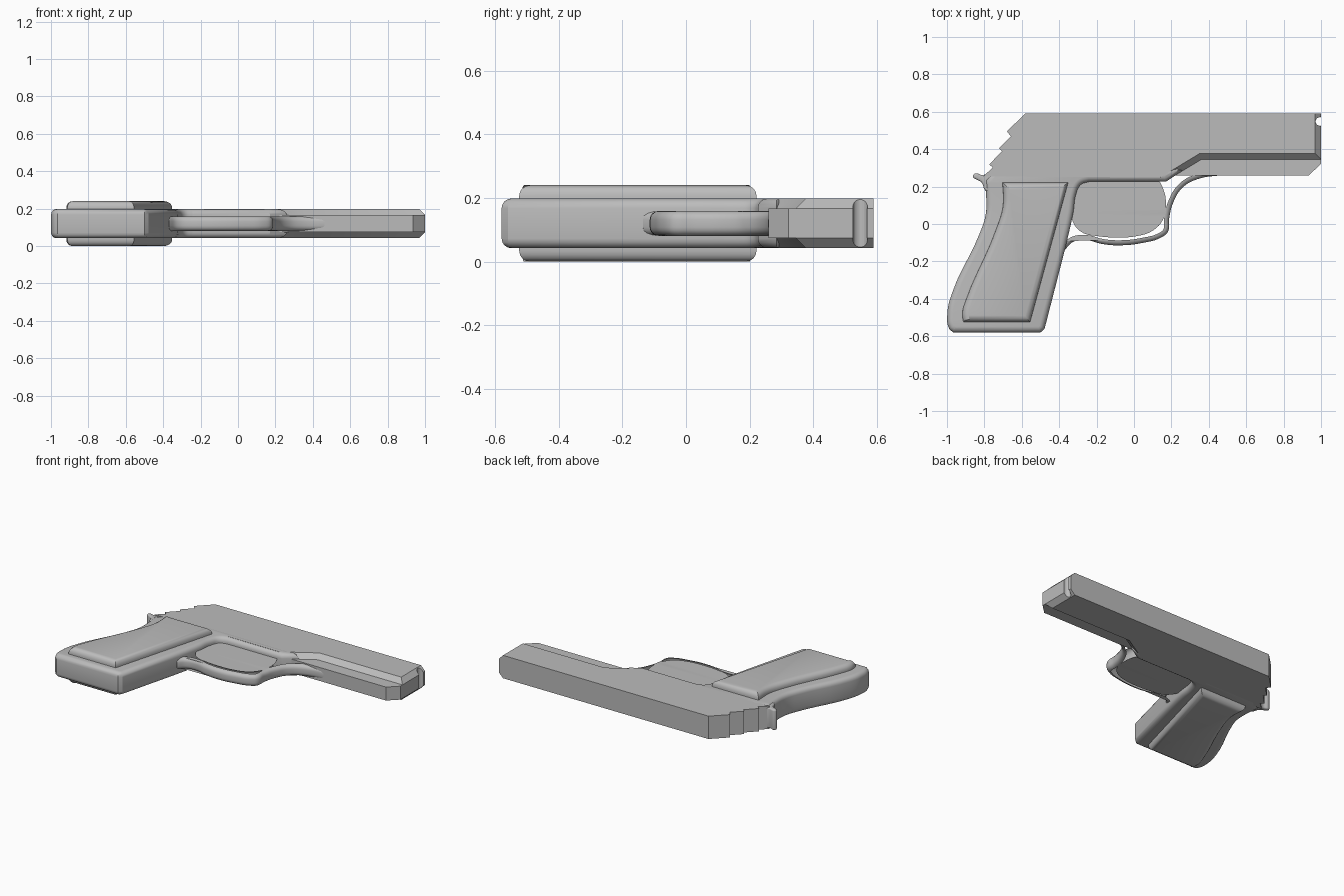
import bpy, bmesh, math
from mathutils import Matrix

cube = bpy.data.objects.get("Cube")
if cube:
    bpy.data.objects.remove(cube, do_unlink=True)

MID = 0.12  # height of the symmetry plane

grey = bpy.data.materials.new("plain_grey")
grey.use_nodes = True
grey.diffuse_color = (0.5, 0.5, 0.5, 1)
grey.node_tree.nodes["Principled BSDF"].inputs["Base Color"].default_value = (0.5, 0.5, 0.5, 1)


def finish(name, mesh):
    """Link a mesh as a shaded object."""
    mesh.materials.clear()
    mesh.materials.append(grey)
    ob = bpy.data.objects.new(name, mesh)
    bpy.context.collection.objects.link(ob)
    bpy.ops.object.select_all(action='DESELECT')
    ob.select_set(True)
    bpy.context.view_layer.objects.active = ob
    bpy.ops.object.shade_smooth_by_angle(angle=math.radians(30))
    return ob


def rounded_plate(name, outlines, half, bevel):
    """Flat plate with rounded rims; points are smooth unless a third value marks a corner."""
    cu = bpy.data.curves.new(name + "_outline", 'CURVE')
    cu.dimensions, cu.fill_mode = '2D', 'BOTH'
    cu.resolution_u, cu.bevel_resolution = 5, 3
    cu.extrude, cu.bevel_depth, cu.offset = half - bevel, bevel, -bevel
    for pts in outlines:
        sp = cu.splines.new('BEZIER')
        sp.bezier_points.add(len(pts) - 1)
        sp.use_cyclic_u = True
        for bp, p in zip(sp.bezier_points, pts):
            bp.co = (p[0], p[1], 0)
            bp.handle_left_type = bp.handle_right_type = 'VECTOR' if len(p) > 2 else 'AUTO'
    tmp = bpy.data.objects.new(name + "_outline", cu)
    bpy.context.collection.objects.link(tmp)
    dg = bpy.context.evaluated_depsgraph_get()
    mesh = bpy.data.meshes.new_from_object(tmp.evaluated_get(dg))
    bpy.data.objects.remove(tmp, do_unlink=True)
    bm = bmesh.new()
    bm.from_mesh(mesh)
    bmesh.ops.remove_doubles(bm, verts=bm.verts, dist=0.0003)
    bmesh.ops.recalc_face_normals(bm, faces=bm.faces)
    bmesh.ops.translate(bm, verts=bm.verts, vec=(0, 0, MID))
    bm.to_mesh(mesh)
    bm.free()
    return finish(name, mesh)


def prism(name, pts, half, chamfer=0, rule=None):
    """Straight extrusion; rim edges that satisfy the rule get a flat chamfer."""
    bm = bmesh.new()
    base = bm.faces.new([bm.verts.new((x, y, MID - half)) for x, y in pts])
    ext = bmesh.ops.extrude_face_region(bm, geom=[base])
    bmesh.ops.translate(bm, vec=(0, 0, 2 * half),
                        verts=[g for g in ext["geom"] if isinstance(g, bmesh.types.BMVert)])
    bmesh.ops.recalc_face_normals(bm, faces=bm.faces)
    if chamfer:
        rim = [e for e in bm.edges
               if abs(e.verts[0].co.z - e.verts[1].co.z) < 1e-4
               and rule((e.verts[0].co + e.verts[1].co) / 2)]
        bmesh.ops.bevel(bm, geom=rim, offset=chamfer, segments=1, affect='EDGES')
    mesh = bpy.data.meshes.new(name)
    bm.to_mesh(mesh)
    bm.free()
    return finish(name, mesh)


# Slide: stepped rear, chamfered muzzle and lower front rim
slide = prism("slide", [
    (-.583, .59), (-.679, .495), (-.658, .468), (-.722, .404), (-.706, .388),
    (-.775, .318), (-.754, .302), (-.807, .254), (.2, .248), (.36, .345),
    (1, .345), (1, .59)], .078, .032,
    lambda m: m.x > .99 or (m.x > .25 and m.y < .4))

# Round notch across the muzzle
bm = bmesh.new()
bmesh.ops.create_cone(bm, cap_ends=True, segments=24, radius1=.023, radius2=.023,
                      depth=.4, matrix=Matrix.Translation((.994, .548, MID)))
cut_mesh = bpy.data.meshes.new("notch_cutter")
bm.to_mesh(cut_mesh)
bm.free()
cutter = bpy.data.objects.new("notch_cutter", cut_mesh)
bpy.context.collection.objects.link(cutter)
mod = slide.modifiers.new("notch", 'BOOLEAN')
mod.object, mod.operation, mod.solver = cutter, 'DIFFERENCE', 'EXACT'
bpy.context.view_layer.objects.active = slide
slide.select_set(True)
bpy.ops.object.modifier_apply(modifier=mod.name)
bpy.data.objects.remove(cutter, do_unlink=True)

# Narrow lower rail under the barrel
prism("lower_rail", [(.2, .26), (.935, .26), (1, .322), (1, .4), (.2, .4)], .046)

# Frame and grip core
rounded_plate("frame", [[
    (-.73, .31, 1), (-.8, .235, 1), (-.79, .14), (-.793, .05), (-.825, -.05),
    (-.975, -.375), (-.998, -.48), (-.988, -.56), (-.965, -.58, 1),
    (-.5, -.58, 1), (-.478, -.56, 1), (-.365, -.12, 1), (-.325, .06),
    (-.31, .16), (-.285, .21), (-.24, .226, 1), (.17, .226, 1),
    (.26, .285, 1), (.22, .31, 1)]], .078, .03)

# Rear tang
rounded_plate("tang", [[
    (-.74, .29, 1), (-.81, .262), (-.85, .27), (-.862, .253), (-.84, .237),
    (-.815, .222), (-.795, .18), (-.74, .16, 1)]], .07, .01)

# Trigger guard, a ring with a tapering front tail
rounded_plate("trigger_guard", [[
    (-.4, .27, 1), (-.4, -.14, 1), (-.367, -.135, 1), (-.325, -.095), (-.25, -.087),
    (-.17, -.107), (-.07, -.114), (.04, -.102), (.15, -.07), (.182, -.04),
    (.188, .03), (.212, .12), (.26, .195), (.34, .24), (.48, .262, 1),
    (.48, .3, 1), (.1, .3, 1)], [
    (-.3, .2), (-.315, .1), (-.305, .03), (-.27, -.018), (-.19, -.038), (-.09, -.045),
    (.01, -.038), (.09, -.01), (.135, .045), (.144, .11), (.13, .18), (.095, .23),
    (0, .245), (-.23, .245)]], .039, .027)

# Trigger
rounded_plate("trigger", [[
    (-.26, .26, 1), (-.24, .2, 1), (-.2, .135, 1), (-.18, .125), (-.155, .065),
    (-.115, .02), (-.075, .012), (-.056, .035), (-.085, .07), (-.11, .12),
    (-.108, .18), (-.095, .26, 1)]], .032, .012)

# Grip panels, one plate showing on both sides
rounded_plate("grip_panels", [[
    (-.703, .222, 1), (-.352, .222, 1), (-.556, -.525, 1), (-.912, -.525, 1),
    (-.918, -.48), (-.9, -.41), (-.73, -.01), (-.7, .1)]], .12, .034)
